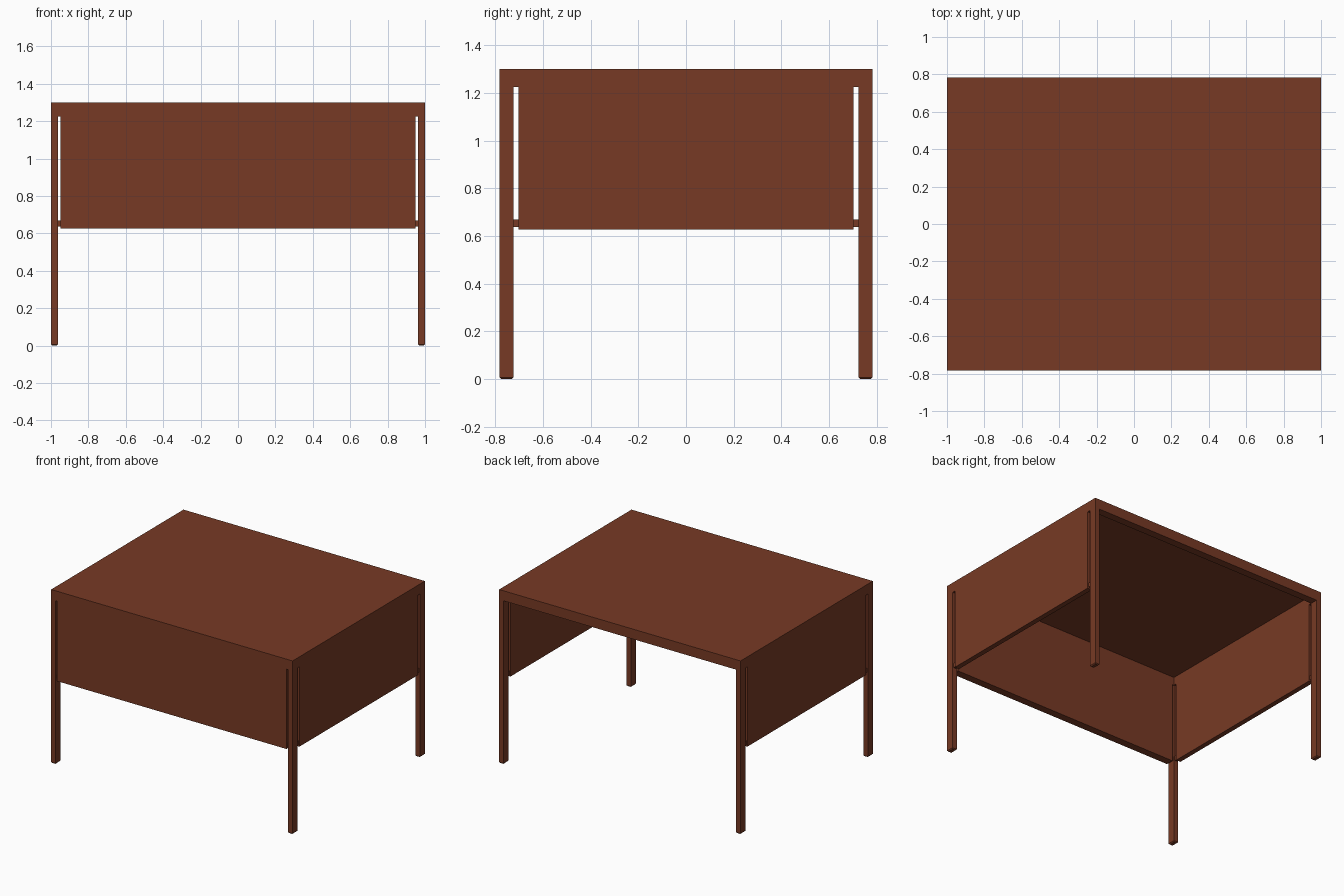
import bpy
import bmesh

if "Cube" in bpy.data.objects:
    bpy.data.objects.remove(bpy.data.objects["Cube"])

wood = bpy.data.materials.new("red brown wood")
wood.diffuse_color = (0.185, 0.042, 0.018, 1.0)
wood.use_nodes = True
wood.node_tree.nodes["Principled BSDF"].inputs["Base Color"].default_value = wood.diffuse_color

HX, HY = 1.0, 0.783            # half footprint
LX, LY = 0.037, 0.058          # leg cross-section
PX, PY = 0.95, 0.702           # half lengths of panels and aprons
APRON_LOW, APRON_TOP, TOP = 1.225, 1.285, 1.30
PANEL_LOW = 0.627


def box(name, lo, hi, bevel=0.0):
    """Box between two opposite corners."""
    lo, hi = [min(a, b) for a, b in zip(lo, hi)], [max(a, b) for a, b in zip(lo, hi)]
    bm = bmesh.new()
    bmesh.ops.create_cube(bm, size=1)
    for v in bm.verts:
        v.co = [(a + b) / 2 + c * (b - a) for a, b, c in zip(lo, hi, v.co)]
    if bevel:
        # chamfer the bottom edges only
        edges = [e for e in bm.edges if all(v.co.z < lo[2] + 1e-5 for v in e.verts)]
        bmesh.ops.bevel(bm, geom=edges, offset=bevel, segments=1, affect='EDGES')
    mesh = bpy.data.meshes.new(name)
    bm.to_mesh(mesh)
    bm.free()
    mesh.materials.append(wood)
    obj = bpy.data.objects.new(name, mesh)
    bpy.context.collection.objects.link(obj)
    return obj


# Table top
box("table_top", (-HX, -HY, APRON_TOP), (HX, HY, TOP))

# Legs, corner brackets and the small pegs that hold the panels
for sx, side in ((-1, "left"), (1, "right")):
    for sy, end in ((-1, "front"), (1, "back")):
        tag = f"{end}_{side}"
        ix, iy = sx * (HX - LX), sy * (HY - LY)
        box(f"leg_{tag}", (ix, iy, 0), (sx * HX, sy * HY, 1.205), bevel=0.007)
        box(f"leg_head_{tag}", (ix, iy, 1.205), (sx * HX, sy * HY, APRON_TOP))
        box(f"bracket_x_{tag}", (sx * PX, iy, APRON_LOW), (ix, sy * HY, APRON_TOP))
        box(f"bracket_y_{tag}", (ix, sy * PY, APRON_LOW), (sx * HX, iy, APRON_TOP))
        box(f"side_peg_{tag}", (sx * (HX - 0.008), sy * PY, 0.638),
            (sx * (HX - 0.03), iy, 0.67))
    # Side apron and side panel
    box(f"apron_{side}", (sx * (HX - LX), -PY, APRON_LOW), (sx * HX, PY, APRON_TOP))
    box(f"panel_{side}", (sx * (HX - LX), -PY, PANEL_LOW), (sx * HX, PY, APRON_LOW))
    # Pegs of the front panel
    box(f"front_peg_{side}", (sx * PX, -HY + 0.013, 0.638),
        (sx * (HX - LX), -HY + 0.045, 0.67))

# Front and back aprons, front panel (the back stays open)
for sy, end in ((-1, "front"), (1, "back")):
    box(f"apron_{end}", (-PX, sy * (HY - LY), APRON_LOW), (PX, sy * HY, APRON_TOP))
box("panel_front", (-PX, -HY, PANEL_LOW), (PX, -HY + LY, APRON_LOW))
